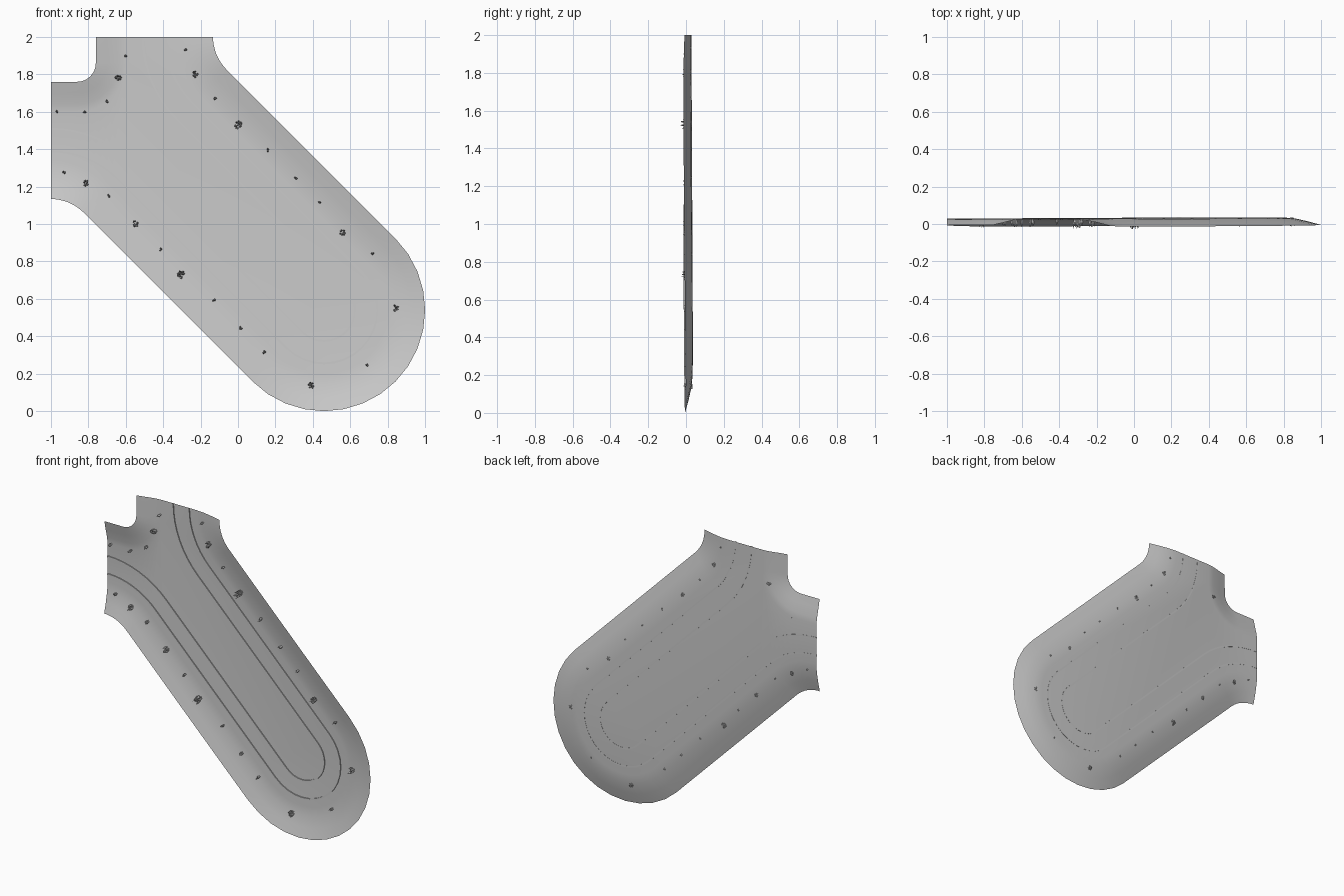
import bpy, bmesh, math, random
from mathutils import Vector, Matrix

if "Cube" in bpy.data.objects:
    bpy.data.objects.remove(bpy.data.objects["Cube"])

random.seed(4)
CX, CZ = 0.46, 0.54      # centre of the rounded dead end
BEND_Z = 0.885           # centre height of the left bend (x = -1)


def floor_y(x, z):
    # gently tilted floor of the shallow trough
    return 0.034 + 0.003 * (x - z + 0.08) / 1.2


def half_path(R):
    # left exit bend, straight diagonal, half of the round end
    r = (2 - BEND_Z) / math.sqrt(2) - R
    pts = []
    for i in range(9):
        a = math.radians(90 - 45 * i / 8)
        pts.append((-1 + r * math.cos(a), BEND_Z + r * math.sin(a)))
    arc = []
    for i in range(9):
        a = math.radians(225 + 90 * i / 8)
        arc.append((CX + R * math.cos(a), CZ + R * math.sin(a)))
    a, b = pts[-1], arc[0]
    for i in range(1, 9):
        t = i / 9
        pts.append((a[0] + (b[0] - a[0]) * t, a[1] + (b[1] - a[1]) * t))
    return pts + arc


def full_path(R):
    # mirror the half across the line x + z = 1
    h = half_path(R)
    return h + [(1 - z, 1 - x) for x, z in reversed(h[:-1])]


def notch_path(d):
    # inner corner between the two exits, offset inward by d
    arc = []
    for i in range(9):
        a = math.radians(270 + 90 * i / 8)
        arc.append((-0.86 + (0.1 + d) * math.cos(a), 1.86 + (0.1 + d) * math.sin(a)))
    return [(-1, 1.76 - d)] + arc + [(-0.76 + d, 2)]


def finish(bm, name):
    me = bpy.data.meshes.new(name)
    bmesh.ops.recalc_face_normals(bm, faces=bm.faces)
    bm.to_mesh(me)
    bm.free()
    ob = bpy.data.objects.new(name, me)
    bpy.context.collection.objects.link(ob)
    return ob


def bridge(bm, rows):
    for a, b in zip(rows, rows[1:]):
        for i in range(len(a) - 1):
            bm.faces.new((a[i], a[i + 1], b[i + 1], b[i]))


# Ground: flat floor with banks rising to the front
bm = bmesh.new()


def row(pts, rise, wave):
    n = len(pts) - 1
    return [bm.verts.new((x, floor_y(x, z) - rise - wave * abs(math.sin(2 * math.pi * i / n)), z))
            for i, (x, z) in enumerate(pts)]


outer = [row(full_path(R), rise, wave) for R, rise, wave in
         ((0.54, 0.037, 0.007), (0.47, 0.019, 0.004), (0.40, 0.005, 0), (0.34, 0, 0))]
inner = [row(notch_path(d), rise, 0) for d, rise in
         ((0, 0.034), (0.06, 0.02), (0.12, 0.005), (0.16, 0))]
bridge(bm, outer)
bridge(bm, inner)
bm.faces.new(outer[-1] + inner[-1][::-1])
for f in bm.faces:
    f.normal_update()
    f.smooth = True
finish(bm, "ground")

# Rails: two thin strips following the same path
for name, R in (("outer_rail", 0.285), ("inner_rail", 0.165)):
    bm = bmesh.new()
    w = 0.005
    rows = []
    for dr, dy in ((w, 0.001), (w, -0.006), (-w, -0.006), (-w, 0.001), (w, 0.001)):
        rows.append([bm.verts.new((x, floor_y(x, z) + dy, z)) for x, z in full_path(R + dr)])
    bridge(bm, rows)
    bmesh.ops.remove_doubles(bm, verts=bm.verts, dist=1e-5)
    finish(bm, name)

# Grass tufts: clusters of pointed blades, in three sizes
small = [(-.97, 1.6), (-.82, 1.6), (-.6, 1.9), (-.7, 1.655), (-.28, 1.93), (-.12, 1.67),
         (.16, 1.395), (.31, 1.245), (.435, 1.115), (.72, .84), (.69, .245), (.14, .315),
         (.015, .445), (-.13, .595), (-.415, .865), (-.69, 1.15), (-.93, 1.275)]
medium = [(-.64, 1.78), (-.23, 1.8), (.56, .955), (.84, .55), (.39, .14), (-.55, 1.0), (-.815, 1.22)]
large = [(0, 1.53), (-.3, .73)]


def tufts(name, spots, blades, spread, height):
    bm = bmesh.new()
    for x, z in spots:
        for _ in range(blades):
            a = random.uniform(0, 2 * math.pi)
            q = spread * math.sqrt(random.random())
            off = Vector((math.cos(a), 0, math.sin(a))) * q
            h = height * random.uniform(0.7, 1)
            lean = (Vector((0, -1, 0)) + off * 8).normalized()
            base = Vector((x, floor_y(x, z), z)) + off * 0.7
            rot = lean.to_track_quat('Z', 'Y').to_matrix().to_4x4()
            for r1, r2, lo, hi in ((.002, .005, 0, .5), (.005, 0, .5, 1)):
                m = Matrix.Translation(base + lean * h * (lo + hi) / 2) @ rot
                bmesh.ops.create_cone(bm, cap_ends=False, segments=5, radius1=r1,
                                      radius2=r2, depth=h * (hi - lo), matrix=m)
    finish(bm, name)


tufts("small_tufts", small, 4, 0.007, 0.046)
tufts("medium_tufts", medium, 14, 0.018, 0.05)
tufts("large_tufts", large, 20, 0.023, 0.06)
